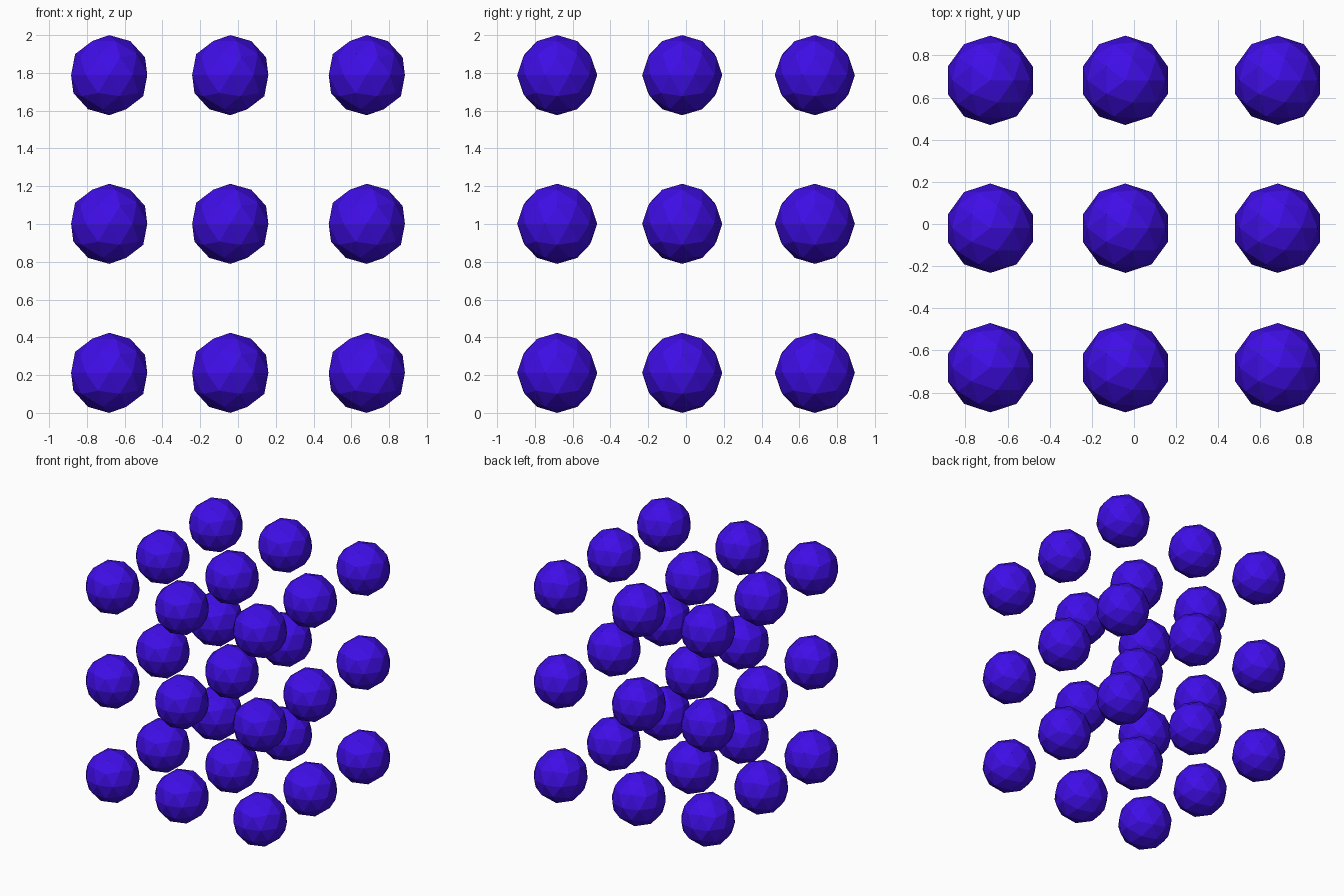
import bpy

if "Cube" in bpy.data.objects:
    bpy.data.objects.remove(bpy.data.objects["Cube"])

# Ball centres along each axis and shared radius
XS = (-0.682, -0.041, 0.682)
YS = (-0.682, -0.02, 0.682)
ZS = (0.212, 1.001, 1.788)
RADIUS = 0.212

# Deep blue-violet material
blue = bpy.data.materials.new("deep_blue")
blue.diffuse_color = (0.05, 0.004, 0.8, 1)
blue.use_nodes = True
blue.node_tree.nodes["Principled BSDF"].inputs["Base Color"].default_value = blue.diffuse_color

# One flat-faced ball, shared by the whole lattice
bpy.ops.mesh.primitive_ico_sphere_add(subdivisions=2, radius=RADIUS)
first = bpy.context.object
mesh = first.data
mesh.name = "ball"
mesh.materials.append(blue)
bpy.data.objects.remove(first)

# 3 x 3 x 3 lattice of balls
for k, z in enumerate(ZS):
    for j, y in enumerate(YS):
        for i, x in enumerate(XS):
            ball = bpy.data.objects.new(f"ball_{i}_{j}_{k}", mesh)
            ball.location = (x, y, z)
            bpy.context.collection.objects.link(ball)
